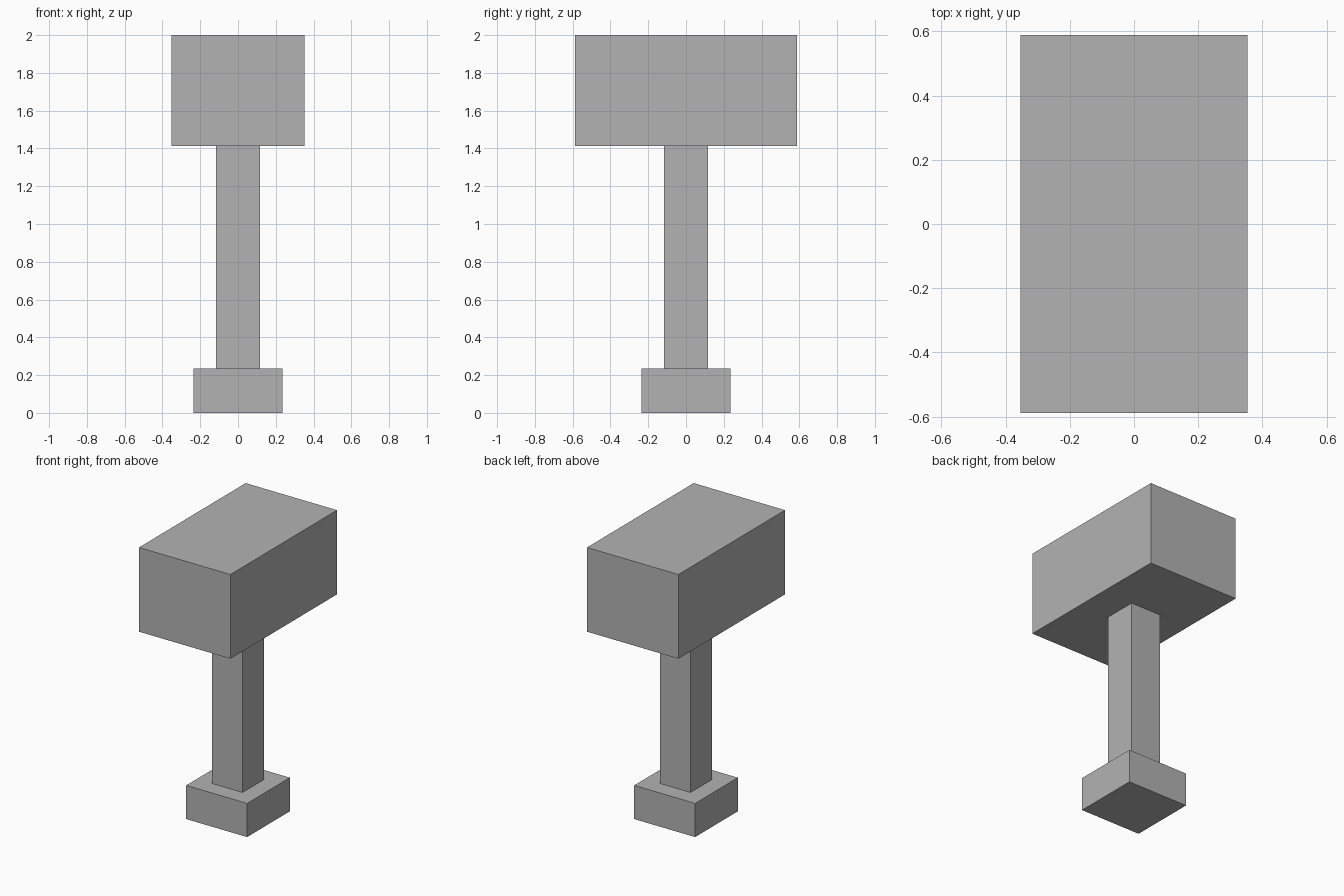
import bpy

cube = bpy.data.objects.get("Cube")
if cube:
    bpy.data.objects.remove(cube, do_unlink=True)

# Plain grey for every part
COLOUR = (0.45, 0.45, 0.45, 1)
grey = bpy.data.materials.new("grey")
grey.use_nodes = True
grey.diffuse_color = COLOUR
grey.node_tree.nodes["Principled BSDF"].inputs["Base Color"].default_value = COLOUR

UNIT = 2 / 34  # the whole model is 34 units tall


def block(name, width, depth, bottom, height):
    """Box centred on the z axis, sized in units."""
    bpy.ops.mesh.primitive_cube_add(size=1, location=(0, 0, (bottom + height / 2) * UNIT))
    obj = bpy.context.object
    obj.name = name
    obj.scale = (width * UNIT, depth * UNIT, height * UNIT)
    bpy.ops.object.transform_apply(location=False, rotation=False, scale=True)
    obj.data.materials.append(grey)
    return obj


# Hammer: pommel at the foot, square handle, long head on top
block("pommel", 8, 8, 0, 4)
block("handle", 4, 4, 4, 20)
block("hammer_head", 12, 20, 24, 10)
